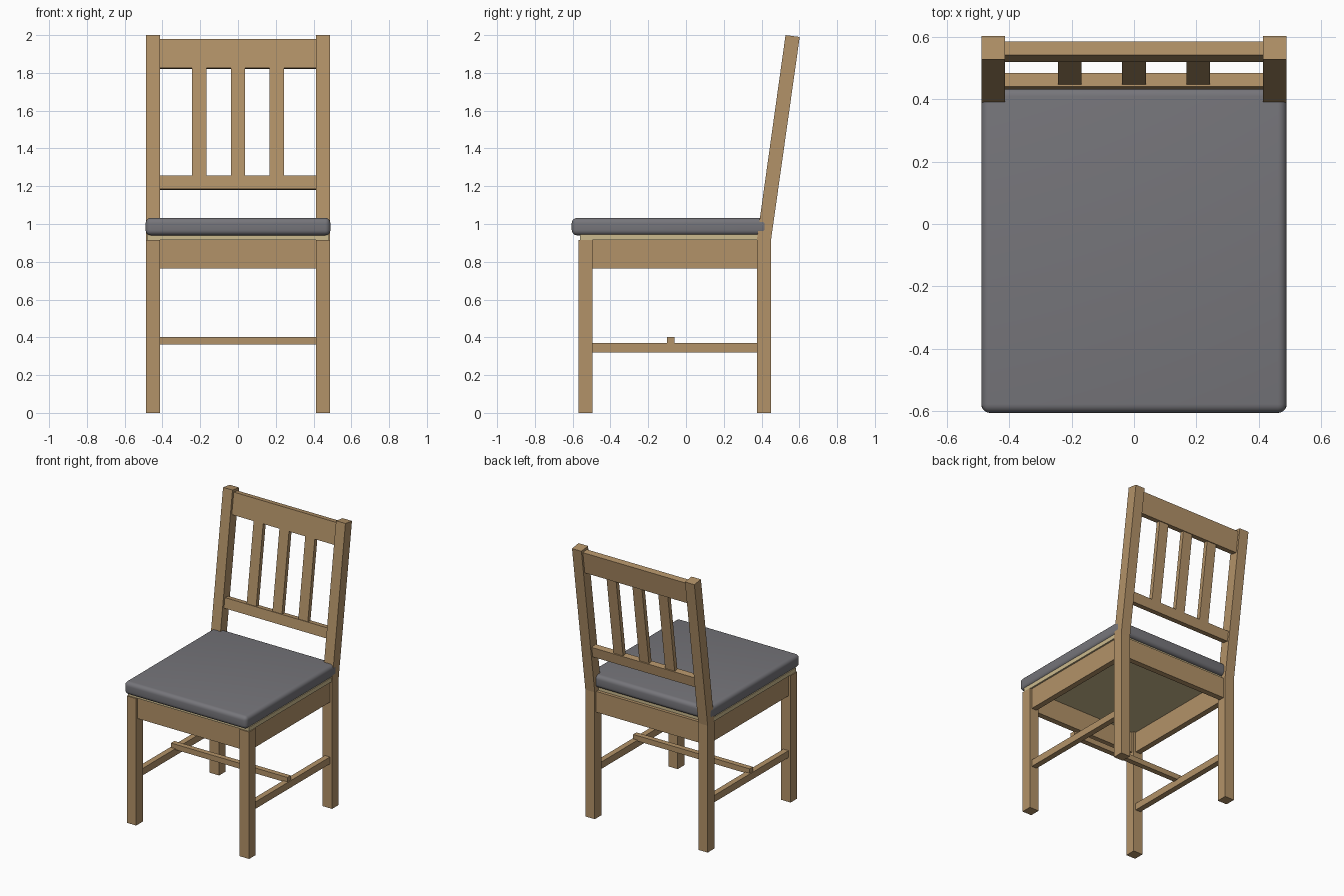
import bpy
import bmesh
from mathutils import Vector

cube = bpy.data.objects.get("Cube")
if cube:
    bpy.data.objects.remove(cube, do_unlink=True)


def material(name, color):
    mat = bpy.data.materials.new(name)
    mat.use_nodes = True
    mat.diffuse_color = (*color, 1)
    mat.node_tree.nodes["Principled BSDF"].inputs["Base Color"].default_value = (*color, 1)
    return mat


WOOD = material("oak wood", (0.45, 0.29, 0.14))
BOARD = material("pale plywood", (0.60, 0.49, 0.27))
FABRIC = material("grey fabric", (0.18, 0.178, 0.195))


def extrude_x(name, profile, x0, x1, mat):
    """Extrude a (y, z) side profile from x0 to x1."""
    bm = bmesh.new()
    face = bm.faces.new([bm.verts.new((x0, y, z)) for y, z in profile])
    ext = bmesh.ops.extrude_face_region(bm, geom=[face])["geom"]
    verts = [v for v in ext if isinstance(v, bmesh.types.BMVert)]
    bmesh.ops.translate(bm, verts=verts, vec=Vector((x1 - x0, 0, 0)))
    bmesh.ops.recalc_face_normals(bm, faces=bm.faces)
    mesh = bpy.data.meshes.new(name)
    bm.to_mesh(mesh)
    bm.free()
    mesh.materials.append(mat)
    obj = bpy.data.objects.new(name, mesh)
    bpy.context.collection.objects.link(obj)
    return obj


def box(name, x, y, z, mat=WOOD):
    profile = [(y[0], z[0]), (y[1], z[0]), (y[1], z[1]), (y[0], z[1])]
    return extrude_x(name, profile, x[0], x[1], mat)


# Side geometry shared by the legs and the reclined back
IN, OUT = 0.413, 0.488
FRONT, REAR = -0.57, 0.375
LEG = 0.075
SEAT_Z = 0.915
LEAN = 0.14


def leaning(name, x, z, thickness):
    """Board lying in the reclined plane of the back."""
    def centre(h):
        return REAR + LEG / 2 + 0.002 + LEAN * (h - SEAT_Z)
    t = thickness / 2
    drop = LEAN * t
    profile = [(centre(z[0]) - t, z[0] + drop), (centre(z[0]) + t, z[0] - drop),
               (centre(z[1]) + t, z[1] - drop), (centre(z[1]) - t, z[1] + drop)]
    return extrude_x(name, profile, x[0], x[1], WOOD)


# Legs, side aprons and side stretchers
top_y = REAR + LEAN * (2 - SEAT_Z)
rear_profile = [(REAR, 0), (REAR + LEG, 0), (REAR + LEG, SEAT_Z),
                (top_y + LEG, 1.99), (top_y, 2.0), (REAR, SEAT_Z)]
for side, s in (("left", 1), ("right", -1)):
    outer = sorted((s * IN, s * OUT))
    inset = sorted((s * (IN + 0.017), s * (OUT - 0.017)))
    box(f"front_leg_{side}", outer, (FRONT, FRONT + LEG), (0, SEAT_Z))
    extrude_x(f"rear_leg_{side}", rear_profile, *outer, WOOD)
    box(f"side_apron_{side}", inset, (FRONT + LEG, REAR), (0.765, SEAT_Z))
    box(f"side_stretcher_{side}", inset, (FRONT + LEG, REAR), (0.32, 0.37))

# Front and rear aprons, cross stretcher
for name, y in (("front_apron", FRONT), ("rear_apron", REAR)):
    box(name, (-IN, IN), (y + 0.017, y + LEG - 0.017), (0.765, SEAT_Z))
box("cross_stretcher", (-0.465, 0.465), (-0.10, -0.062), (0.363, 0.402))

# Back rails and slats
leaning("top_rail", (-IN, IN), (1.823, 1.977), 0.044)
leaning("lower_rail", (-IN, IN), (1.183, 1.255), 0.044)
for i, name in enumerate(("right", "middle", "left")):
    x = (i - 1) * 0.206
    leaning(f"back_slat_{name}", (x - 0.038, x + 0.038), (1.25, 1.83), 0.03)

# Seat board and padded cushion
box("seat_board", (-0.483, 0.483), (-0.562, 0.41), (SEAT_Z, 0.945), BOARD)
cushion = box("seat_cushion", (-0.489, 0.489), (-0.605, 0.437), (0.94, 1.032), FABRIC)
bevel = cushion.modifiers.new("soft edges", 'BEVEL')
bevel.width = 0.028
bevel.segments = 5
bpy.context.view_layer.objects.active = cushion
cushion.select_set(True)
bpy.ops.object.modifier_apply(modifier=bevel.name)
bpy.ops.object.shade_smooth_by_angle()
